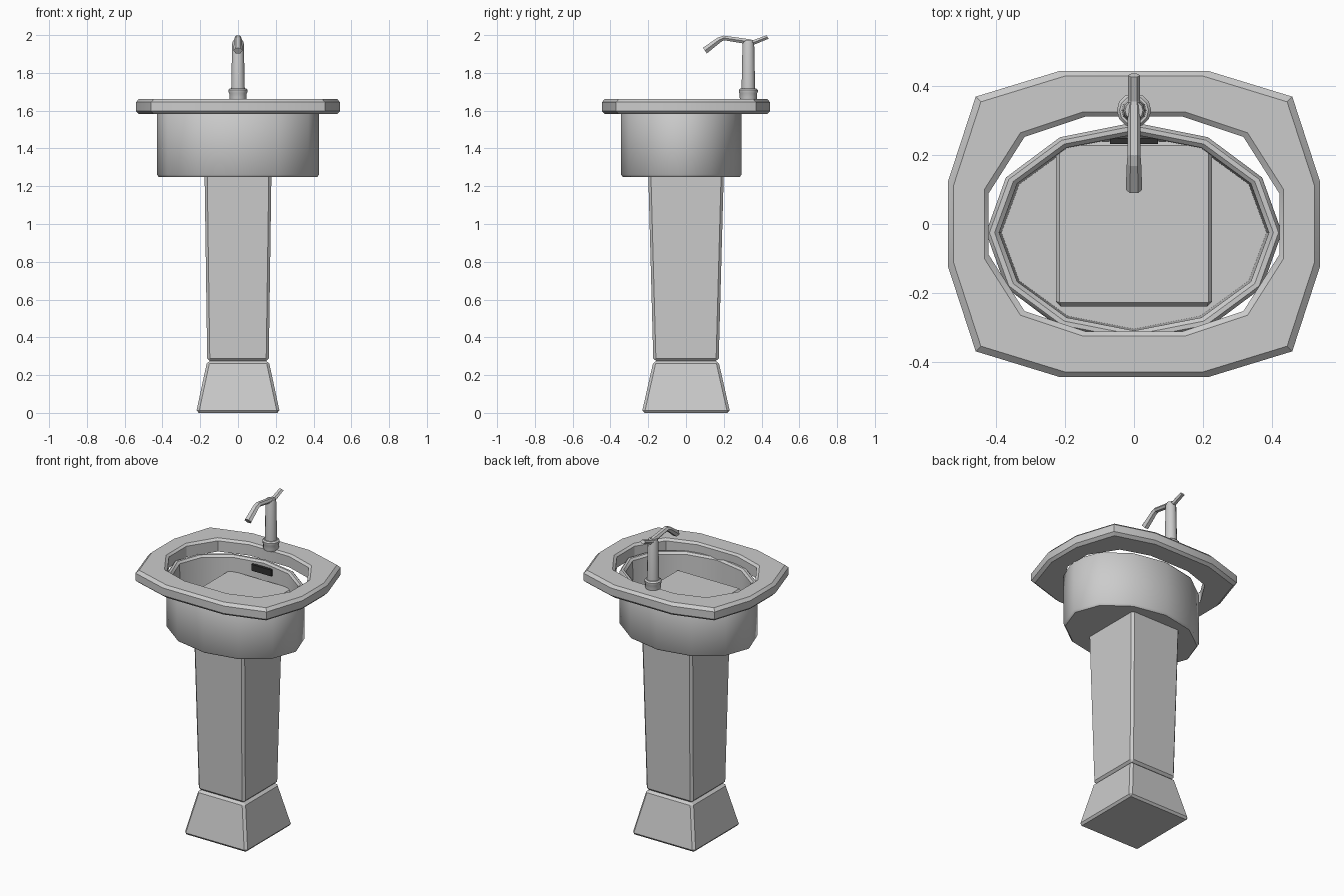
import bpy, bmesh, math

if "Cube" in bpy.data.objects:
    bpy.data.objects.remove(bpy.data.objects["Cube"])


def loft(name, rings, caps=True, loop=False, smooth=None):
    """Skin a list of equal-length point rings, optionally capped or looped round."""
    bm = bmesh.new()
    rows = [[bm.verts.new(p) for p in r] for r in rings]
    n = len(rows[0])
    pairs = list(zip(rows, rows[1:] + rows[:1])) if loop else list(zip(rows, rows[1:]))
    for a, b in pairs:
        for i in range(n):
            j = (i + 1) % n
            bm.faces.new((a[i], a[j], b[j], b[i]))
    if caps and not loop:
        bm.faces.new(rows[0][::-1])
        bm.faces.new(rows[-1])
    bmesh.ops.recalc_face_normals(bm, faces=bm.faces)
    mesh = bpy.data.meshes.new(name)
    bm.to_mesh(mesh)
    bm.free()
    ob = bpy.data.objects.new(name, mesh)
    bpy.context.collection.objects.link(ob)
    if smooth:
        bpy.ops.object.select_all(action='DESELECT')
        ob.select_set(True)
        bpy.context.view_layer.objects.active = ob
        bpy.ops.object.shade_smooth_by_angle(angle=math.radians(smooth))
    return ob


def oval(rx, ry, z, cy=0.0, n=12):
    return [(rx * math.cos(2 * math.pi * i / n), cy + ry * math.sin(2 * math.pi * i / n), z)
            for i in range(n)]


def rect(hx, hy, z):
    return [(-hx, -hy, z), (hx, -hy, z), (hx, hy, z), (-hx, hy, z)]


def bevel(ob, width):
    m = ob.modifiers.new("bevel", 'BEVEL')
    m.width = width
    m.segments = 1
    m.limit_method = 'ANGLE'
    return ob


def mirrored(quarter, z, inset=0.0):
    """Twelve-sided outline from the three points of its first quarter."""
    q = [(x - inset, y - inset) for x, y in quarter]
    pts = q + [(-x, y) for x, y in q[::-1]]
    pts += [(-x, -y) for x, y in q] + [(x, -y) for x, y in q[::-1]]
    return [(x, y, z) for x, y in pts]


# pedestal: flared foot, tapered column, flared block inside the bowl
bevel(loft("foot", [rect(.222, .234, 0), rect(.163, .172, .275)]), .014)
bevel(loft("column", [rect(.163, .173, .275), rect(.177, .2, 1.27)]), .014)
bevel(loft("column_head", [rect(.175, .198, 1.262), rect(.23, .242, 1.5)]), .014)

# bowl: twelve-sided oval shell with a flat floor
cy = -.025
shell = [(.42, .31, 1.25), (.43, .32, 1.262), (.43, .32, 1.59), (.42, .31, 1.602),
         (.405, .297, 1.602), (.392, .285, 1.59), (.385, .28, 1.275)]
loft("bowl", [oval(rx, ry, z, cy) for rx, ry, z in shell], smooth=40)

# rim: chamfered slab with a twelve-sided opening
outer = [(.54, .125), (.46, .37), (.215, .445)]
inner = [(.435, .1), (.33, .265), (.15, .325)]
loft("rim", [mirrored(outer, 1.582, .015), mirrored(outer, 1.598),
             mirrored(outer, 1.645), mirrored(outer, 1.662, .015),
             mirrored(inner, 1.662), mirrored(inner, 1.65, .012),
             mirrored(inner, 1.582, .012)], loop=True, smooth=30)

# overflow slot on the back wall of the bowl
dark = bpy.data.materials.new("slot_dark")
dark.diffuse_color = (.03, .03, .03, 1)
dark.use_nodes = True
dark.node_tree.nodes["Principled BSDF"].inputs["Base Color"].default_value = dark.diffuse_color
slot = loft("overflow_slot", [
    [(-.07, y, 1.535), (.07, y, 1.535), (.07, y, 1.575), (-.07, y, 1.575)]
    for y in (.233, .25)])
slot.data.materials.append(dark)

# tap: collar and upright stem
ty = .33
loft("tap_collar", [oval(r, r, z, ty) for r, z in
                    [(.043, 1.655), (.046, 1.67), (.046, 1.69), (.05, 1.698),
                     (.05, 1.71), (.042, 1.718)]], smooth=40)
loft("tap_stem", [oval(r, r, z, ty) for r, z in
                  [(.036, 1.71), (.031, 1.955), (.026, 1.972)]], smooth=40)


# tap arm: lever, bend over the stem, reaching spout
def arm_ring(y, z, hw, ht, tilt):
    ring = []
    for i in range(6):
        a = 2 * math.pi * i / 6
        u, v = hw * math.cos(a), ht * math.sin(a)
        ring.append((u, y + v * math.sin(tilt), z + v * math.cos(tilt)))
    return ring


loft("tap_lever", [arm_ring(.432, 1.99, .017, .012, -.5),
                   arm_ring(.36, 1.962, .018, .014, -.3),
                   arm_ring(.31, 1.966, .019, .015, .15)])
loft("tap_spout", [arm_ring(.345, 1.963, .019, .016, .1),
                   arm_ring(.2, 1.985, .019, .014, 0),
                   arm_ring(.175, 1.974, .021, .017, -.5),
                   arm_ring(.1, 1.918, .024, .021, -.6)])
